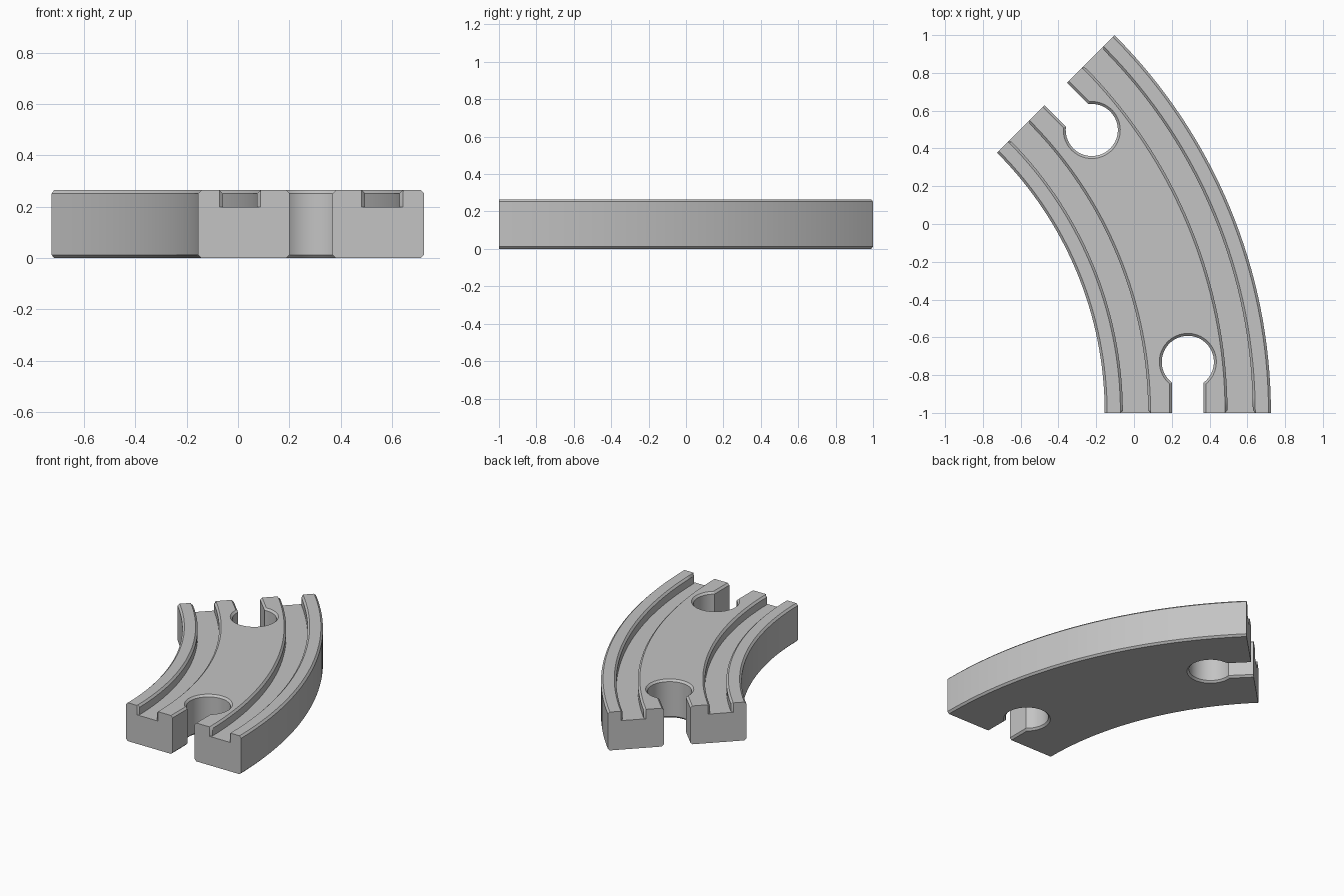
import bpy
import bmesh
from math import pi, sin, cos, asin, radians
from mathutils import Vector

OUTER, WIDTH, HEIGHT = 2.828, 0.88, 0.265
MID = OUTER - WIDTH / 2
CENTRE = Vector((0.725 - OUTER, -1, 0))
SWEEP = pi / 4
CHAMFER = 0.013
GROOVE_OFFSET, GROOVE_HALF, GROOVE_FLOOR = 0.277, 0.067, 0.2

if "Cube" in bpy.data.objects:
    bpy.data.objects.remove(bpy.data.objects["Cube"])

grey = bpy.data.materials.new("track_grey")
grey.use_nodes = True
grey.diffuse_color = (0.55, 0.55, 0.55, 1)
grey.node_tree.nodes["Principled BSDF"].inputs["Base Color"].default_value = grey.diffuse_color


def loft(name, rings):
    """Skin a row of matching outlines and cap both ends."""
    bm = bmesh.new()
    loops = [[bm.verts.new(p) for p in ring] for ring in rings]
    for a, b in zip(loops, loops[1:]):
        for i in range(len(a)):
            j = (i + 1) % len(a)
            bm.faces.new((a[i], a[j], b[j], b[i]))
    bm.faces.new(loops[0])
    bm.faces.new(loops[-1])
    bmesh.ops.recalc_face_normals(bm, faces=bm.faces)
    mesh = bpy.data.meshes.new(name)
    bm.to_mesh(mesh)
    bm.free()
    obj = bpy.data.objects.new(name, mesh)
    bpy.context.collection.objects.link(obj)
    mesh.materials.append(grey)
    return obj


def track_section(flare):
    """Chamfered cross-section with two wheel grooves, as (offset, height)."""
    w, c, top = WIDTH / 2, CHAMFER, HEIGHT
    wall, rim = GROOVE_HALF + flare, GROOVE_HALF + c
    g = GROOVE_OFFSET
    half = [(g - rim, top), (g - wall, top - c), (g - wall, GROOVE_FLOOR),
            (g + wall, GROOVE_FLOOR), (g + wall, top - c), (g + rim, top),
            (w - c, top), (w, top - c), (w, c), (w - c, 0)]
    return half + [(-x, z) for x, z in reversed(half)]


def station(angle, flare):
    return [CENTRE + Vector(((MID + x) * cos(angle), (MID + x) * sin(angle), z))
            for x, z in track_section(flare)]


# Curved track body; the grooves flare at both ends
lead = CHAMFER / MID
steps = 32
rings = [station(0, CHAMFER)]
rings += [station(lead + (SWEEP - 2 * lead) * i / steps, 0) for i in range(steps + 1)]
rings.append(station(SWEEP, CHAMFER))
track = loft("curved_track", rings)


def keyhole(grow, z, segments=48):
    """Round socket with a straight entrance slot."""
    half, radius, depth = 0.084 + grow, 0.138 + grow, 0.27
    start = asin(half / radius)
    points = [Vector((-half, -0.1, z))]
    for i in range(segments + 1):
        t = start + (2 * pi - 2 * start) * i / segments
        points.append(Vector((-radius * sin(t), depth - radius * cos(t), z)))
    points.append(Vector((half, -0.1, z)))
    return points


# Connector sockets cut into both ends, with chamfered rims
over = 0.02
levels = [(CHAMFER + over, -over), (0, CHAMFER),
          (0, HEIGHT - CHAMFER), (CHAMFER + over, HEIGHT + over)]
for name, angle, turn in (("front_socket", 0, 0), ("back_socket", SWEEP, pi + SWEEP)):
    cutter = loft(name, [keyhole(g, z) for g, z in levels])
    cutter.location = CENTRE + Vector((MID * cos(angle), MID * sin(angle), 0))
    cutter.rotation_euler.z = turn
    cutter.hide_render = True
    cut = track.modifiers.new(name, 'BOOLEAN')
    cut.operation = 'DIFFERENCE'
    cut.solver = 'EXACT'
    cut.object = cutter
    bpy.context.view_layer.objects.active = track
    bpy.context.view_layer.update()
    bpy.ops.object.modifier_apply(modifier=name)
    bpy.data.objects.remove(cutter)

# Smooth the curves, keep the chamfers crisp
bpy.ops.object.select_all(action='DESELECT')
track.select_set(True)
bpy.context.view_layer.objects.active = track
bpy.ops.object.shade_smooth_by_angle(angle=radians(30))
